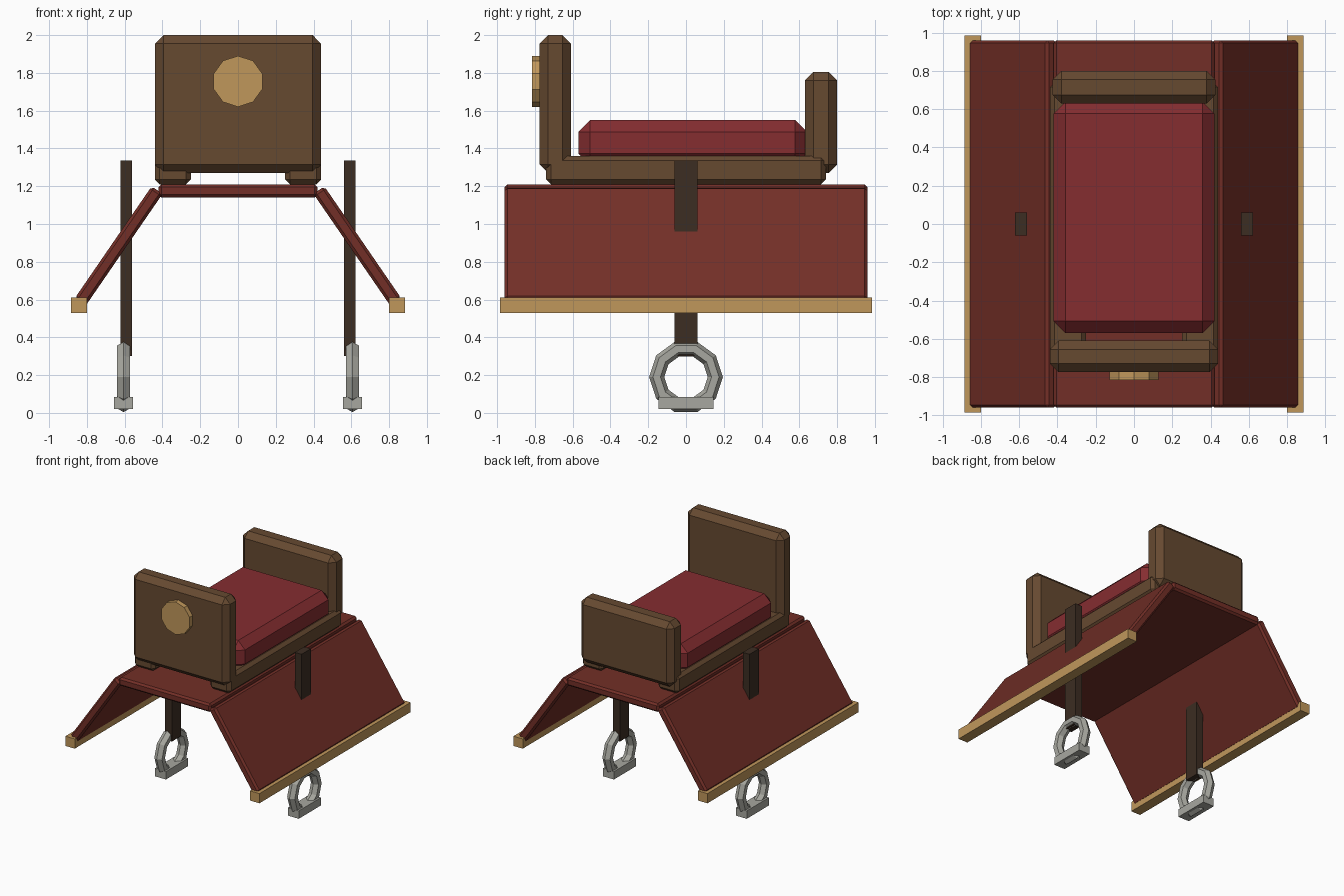
import bpy
import math

if "Cube" in bpy.data.objects:
    bpy.data.objects.remove(bpy.data.objects["Cube"])


def material(name, rgb):
    m = bpy.data.materials.new(name)
    m.diffuse_color = (*rgb, 1)
    m.use_nodes = True
    m.node_tree.nodes["Principled BSDF"].inputs["Base Color"].default_value = m.diffuse_color
    return m


WOOD = material("brown leather", (0.133, 0.067, 0.030))
BLANKET = material("rust red cloth", (0.170, 0.028, 0.020))
CUSHION = material("crimson cushion", (0.235, 0.026, 0.030))
TAN = material("tan trim", (0.530, 0.310, 0.105))
STRAP = material("dark strap", (0.045, 0.026, 0.016))
METAL = material("grey metal", (0.390, 0.390, 0.350))


def finish(name, mat, bevel=0):
    ob = bpy.context.object
    ob.name = name
    ob.data.materials.append(mat)
    if bevel:
        b = ob.modifiers.new("chamfer", 'BEVEL')
        b.width = bevel
        b.segments = 1
        b.limit_method = 'NONE'
    return ob


def box(name, mat, x, y, z, bevel=0):
    """Box from (min, max) ranges on each axis."""
    r = (x, y, z)
    bpy.ops.mesh.primitive_cube_add(size=1, location=[(a + b) / 2 for a, b in r])
    bpy.context.object.scale = [b - a for a, b in r]
    bpy.ops.object.transform_apply(location=False, rotation=False, scale=True)
    return finish(name, mat, bevel)


# Blanket top, saddle ends and cushion
box("blanket_top", BLANKET, (-0.42, 0.42), (-0.96, 0.96), (1.14, 1.21), 0.015)
box("front_panel", WOOD, (-0.44, 0.44), (-0.775, -0.61), (1.27, 2.0), 0.045)
box("back_panel", WOOD, (-0.425, 0.425), (0.63, 0.80), (1.27, 1.805), 0.045)
box("seat_cushion", CUSHION, (-0.42, 0.42), (-0.57, 0.64), (1.31, 1.55), 0.062)

# Round badge on the front panel
bpy.ops.mesh.primitive_cylinder_add(vertices=10, radius=0.135, depth=0.07,
                                    location=(0, -0.78, 1.755),
                                    rotation=(math.pi / 2, 0, 0))
finish("round_badge", TAN)

for s, side in ((-1, "left"), (1, "right")):
    def span(a, b):
        return tuple(sorted((s * a, s * b)))

    # Side bars under the seat
    box(side + "_bar", WOOD, span(0.25, 0.44), (-0.74, 0.74), (1.21, 1.36), 0.025)

    # Sloping blanket flap with its trim
    flap = box(side + "_flap", BLANKET, (-0.36, 0.36), (-0.96, 0.96),
               (-0.035, 0.035), 0.015)
    flap.location = (s * 0.632, 0, 0.883)
    flap.rotation_euler = (0, s * math.radians(55.5), 0)
    box(side + "_trim", TAN, span(0.80, 0.885), (-0.985, 0.985), (0.53, 0.61))

    # Hanging strap, stirrup ring and tread
    box(side + "_strap", STRAP, span(0.56, 0.622), (-0.06, 0.06), (0.30, 1.335))
    bpy.ops.mesh.primitive_torus_add(major_segments=10, minor_segments=6,
                                     major_radius=0.155, minor_radius=0.04,
                                     location=(s * 0.606, 0, 0.19),
                                     rotation=(math.pi / 2, 0, math.pi / 2))
    finish(side + "_stirrup_ring", METAL)
    box(side + "_tread", METAL, span(0.556, 0.656), (-0.145, 0.145), (0.02, 0.085))
